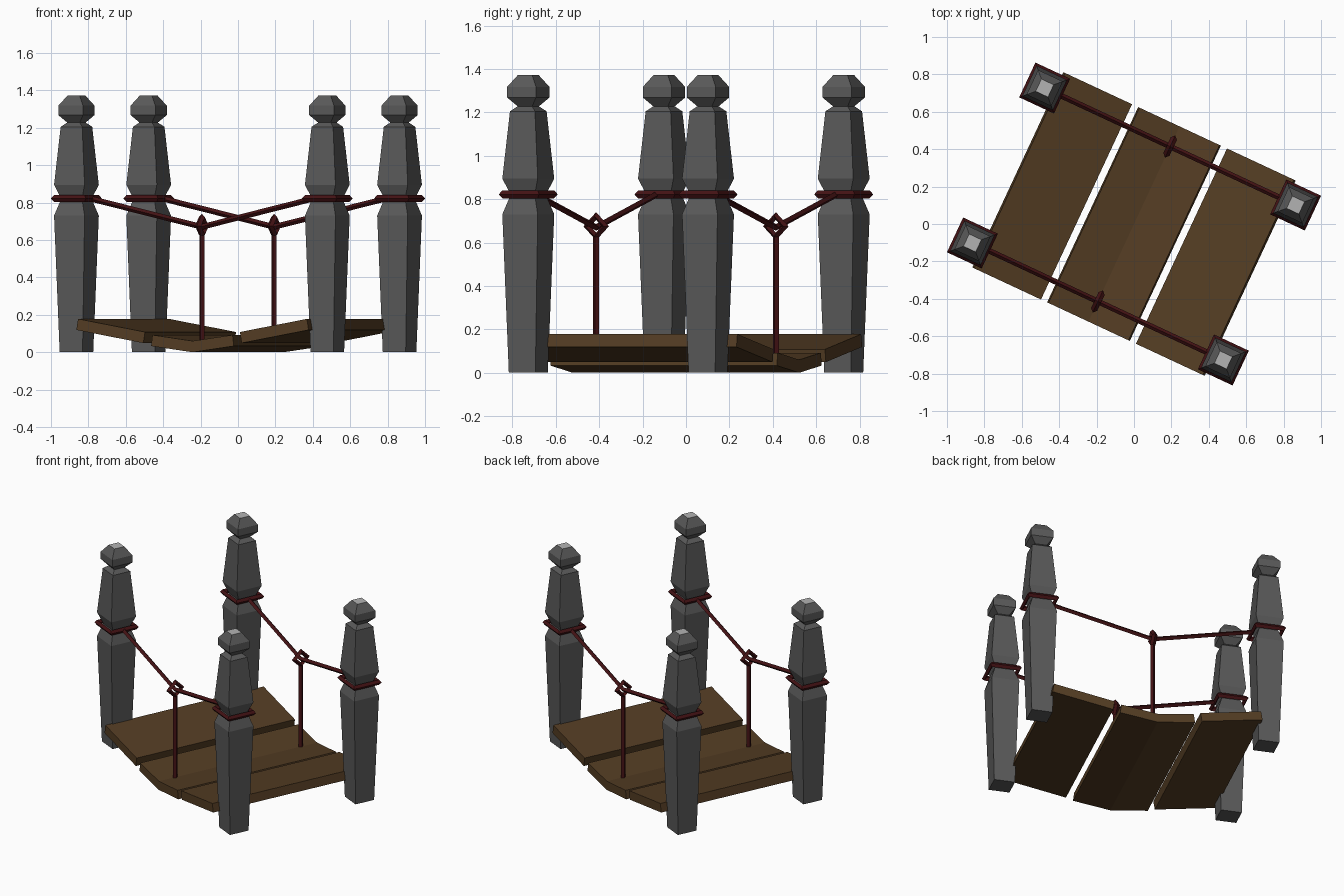
import bpy, bmesh, math
from mathutils import Matrix, Vector

if "Cube" in bpy.data.objects:
    bpy.data.objects.remove(bpy.data.objects["Cube"])

TURN = Matrix.Rotation(math.radians(-25), 4, 'Z')   # whole bridge is turned about z


def material(name, rgb):
    m = bpy.data.materials.new(name)
    m.diffuse_color = (*rgb, 1)
    m.use_nodes = True
    m.node_tree.nodes["Principled BSDF"].inputs["Base Color"].default_value = m.diffuse_color
    return m


STONE = material("dark stone", (0.10, 0.10, 0.10))
CAP = material("pale stone", (0.45, 0.45, 0.45))
WOOD = material("brown wood", (0.088, 0.046, 0.017))
ROPE = material("dark red rope", (0.058, 0.006, 0.007))


def finish(name, bm, mats):
    bm.transform(TURN)
    bmesh.ops.recalc_face_normals(bm, faces=bm.faces)
    me = bpy.data.meshes.new(name)
    bm.to_mesh(me)
    bm.free()
    for m in mats:
        me.materials.append(m)
    ob = bpy.data.objects.new(name, me)
    bpy.context.collection.objects.link(ob)
    return ob


def skin(bm, rings):
    """Join equal rings of points into a closed solid; return the last cap."""
    loops = [[bm.verts.new(p) for p in r] for r in rings]
    n = len(loops[0])
    for a, b in zip(loops, loops[1:]):
        for i in range(n):
            j = (i + 1) % n
            bm.faces.new((a[i], a[j], b[j], b[i]))
    bm.faces.new(loops[0][::-1])
    return bm.faces.new(loops[-1])


def post(name, x, y):
    # (height, side length) of the square sections
    profile = [(0, .135), (.73, .18), (.82, .122), (.895, .18), (1.205, .127),
               (1.228, .074), (1.268, .146), (1.318, .146), (1.372, .072)]
    bm = bmesh.new()
    top = skin(bm, [[(x + sx * s / 2, y + sy * s / 2, z)
                     for sx, sy in ((-1, -1), (1, -1), (1, 1), (-1, 1))]
                    for z, s in profile])
    top.material_index = 1
    finish(name, bm, [STONE, CAP])


def square_ring(name, centre, major, minor, rot):
    # four-sided loop of rope with a diamond section
    bm = bmesh.new()
    grid = []
    for i in range(4):
        a = math.tau * i / 4
        grid.append([bm.verts.new((
            (major + minor * math.cos(b)) * math.cos(a),
            (major + minor * math.cos(b)) * math.sin(a),
            minor * math.sin(b))) for b in (math.tau * k / 4 for k in range(4))])
    for i in range(4):
        for k in range(4):
            p, q = grid[i], grid[(i + 1) % 4]
            bm.faces.new((p[k], q[k], q[(k + 1) % 4], p[(k + 1) % 4]))
    bm.transform(Matrix.Translation(centre) @ rot)
    finish(name, bm, [ROPE])


def rope(name, a, b, r=0.015):
    a, b = Vector(a), Vector(b)
    q = (b - a).to_track_quat('Z', 'Y')
    ring = [q @ Vector((r * math.cos(t), r * math.sin(t), 0))
            for t in (math.tau * k / 4 for k in range(4))]
    bm = bmesh.new()
    skin(bm, [[p + v for v in ring] for p in (a, b)])
    finish(name, bm, [ROPE])


def plank(name, section):
    bm = bmesh.new()
    skin(bm, [[(x, y, z) for x, z in section] for y in (-.576, .576)])
    finish(name, bm, [WOOD])


# posts, collars and hand ropes on both sides
for sy, side in ((-1, "front"), (1, "back")):
    y = .457 * sy
    for sx, end in ((-1, "left"), (1, "right")):
        label = f"{side}_{end}"
        post(f"{label}_post", .74 * sx, y)
        square_ring(f"{label}_collar", (.74 * sx, y, .822), .127, .018,
                    Matrix.Rotation(math.pi / 4, 4, 'Z'))
        rope(f"{label}_hand_rope", (.645 * sx, y, .818), (0, y, .67))
    square_ring(f"{side}_knot", (0, y, .675), .047, .018,
                Matrix.Rotation(math.pi / 2, 4, 'Y'))
    rope(f"{side}_hanging_rope", (0, y, .04), (0, y, .63))

# sagging deck: two tilted planks and one bent middle plank
for sx, end in ((-1, "left"), (1, "right")):
    plank(f"{end}_plank", [(sx * x, z) for x, z in
                           ((.675, .178), (.28, .108), (.29, .049), (.685, .119))])
plank("middle_plank", [(-.236, .092), (0, .06), (.236, .092),
                       (.244, .033), (0, 0), (-.244, .033)])
